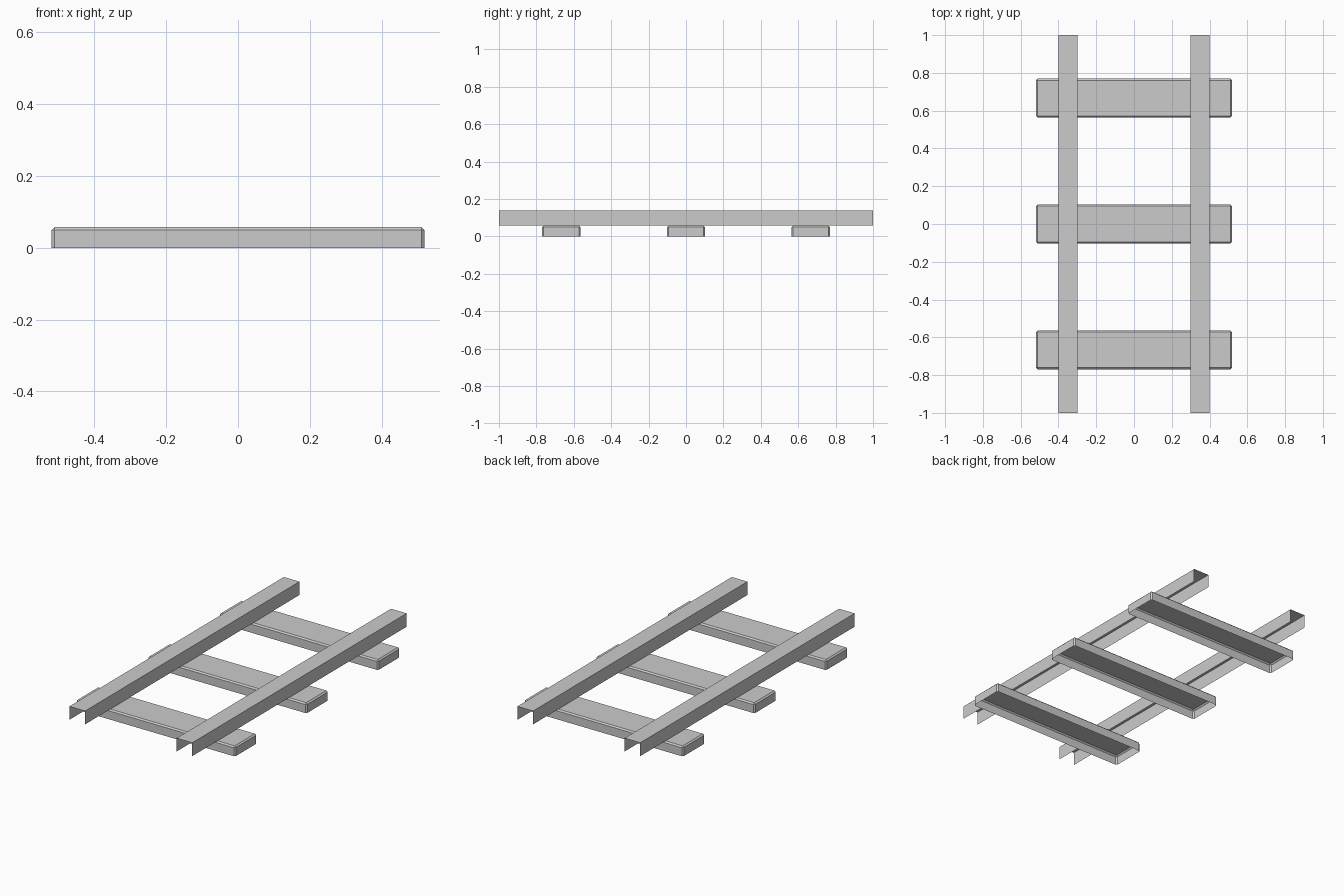
import bpy, bmesh

if "Cube" in bpy.data.objects:
    bpy.data.objects.remove(bpy.data.objects["Cube"])


def add_object(name, bm):
    mesh = bpy.data.meshes.new(name)
    bm.to_mesh(mesh)
    bm.free()
    obj = bpy.data.objects.new(name, mesh)
    bpy.context.collection.objects.link(obj)
    return obj


def box(size, centre):
    bm = bmesh.new()
    bmesh.ops.create_cube(bm, size=1)
    bmesh.ops.scale(bm, vec=size, verts=bm.verts)
    bmesh.ops.translate(bm, vec=centre, verts=bm.verts)
    bm.normal_update()
    return bm


def remove_faces(bm, test):
    faces = [f for f in bm.faces if test(f.normal)]
    bmesh.ops.delete(bm, geom=faces, context='FACES')


# Sleepers: hollow underneath, chamfered on top and at the corners
def sleeper(name, y):
    height = 0.058
    bm = box((1.038, 0.204, height), (0, y, height / 2))
    edges = [e for e in bm.edges if any(v.co.z > height / 2 for v in e.verts)]
    bmesh.ops.bevel(bm, geom=edges, offset=0.008, offset_type='OFFSET',
                    segments=1, profile=0.5, affect='EDGES')
    bm.normal_update()
    remove_faces(bm, lambda n: n.z < -0.9)
    add_object(name, bm)


# Rails: thin sheet channels, open below and at both ends
def rail(name, x):
    bottom, top = 0.059, 0.138
    bm = box((0.102, 2.0, top - bottom), (x, 0, (top + bottom) / 2))
    remove_faces(bm, lambda n: n.z < -0.9 or abs(n.y) > 0.9)
    add_object(name, bm)


for name, y in (("front_sleeper", -0.667), ("middle_sleeper", 0), ("back_sleeper", 0.667)):
    sleeper(name, y)

for name, x in (("left_rail", -0.35), ("right_rail", 0.35)):
    rail(name, x)
